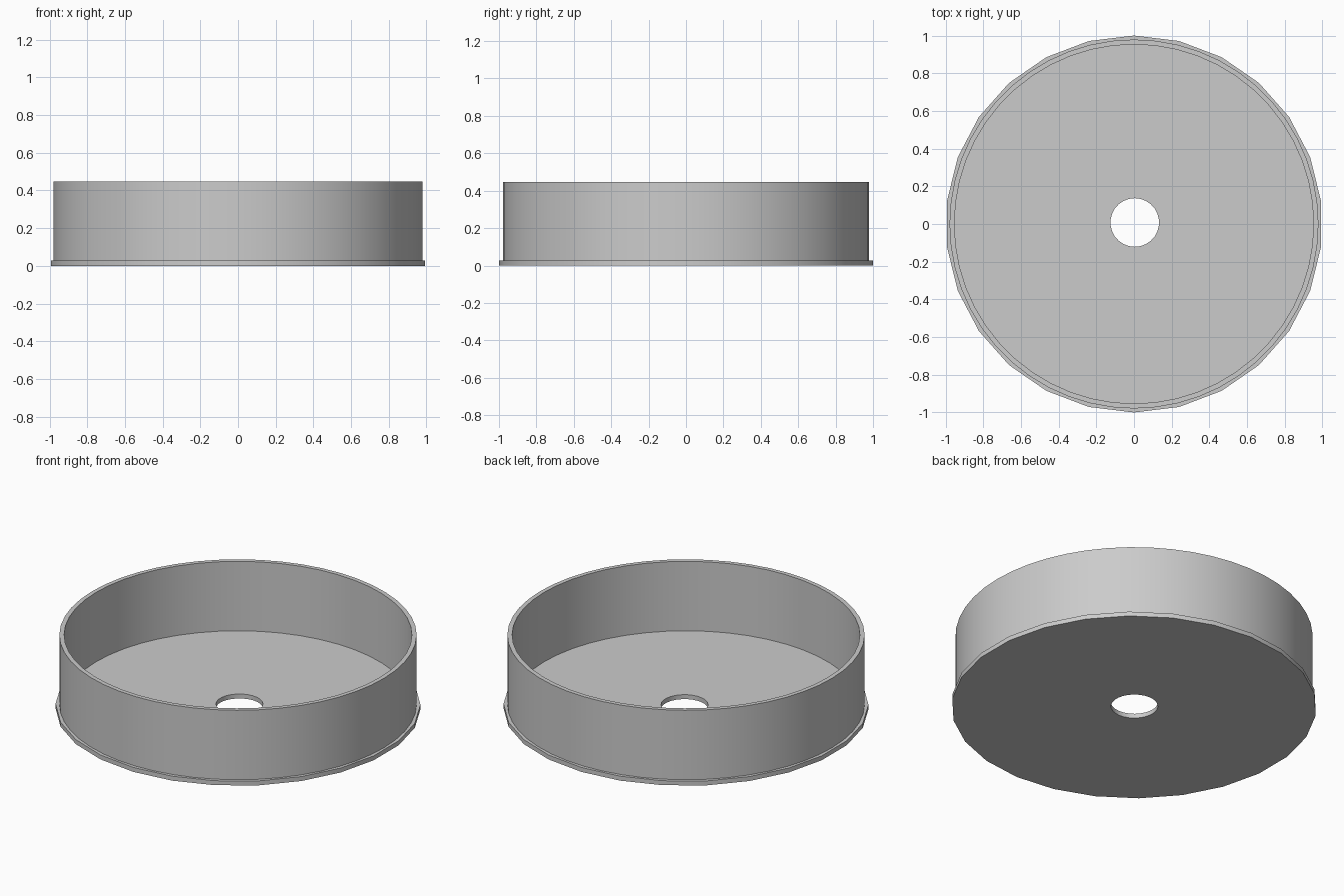
import bpy
import bmesh
import math

cube = bpy.data.objects.get("Cube")
if cube:
    bpy.data.objects.remove(cube, do_unlink=True)

GREY = (0.6, 0.6, 0.6, 1.0)
grey = bpy.data.materials.new("plain grey")
grey.use_nodes = True
grey.diffuse_color = GREY
grey.node_tree.nodes["Principled BSDF"].inputs["Base Color"].default_value = GREY

BASE_TOP = 0.027
RIM_TOP = 0.447


def ring_solid(name, outer, inner, z0, z1, sides, centre=(0, 0)):
    """Closed ring between two radii; the inner loop sits at the given centre."""
    bm = bmesh.new()
    loops = []
    for radius, z, (cx, cy) in ((outer, z0, (0, 0)), (outer, z1, (0, 0)),
                                (inner, z1, centre), (inner, z0, centre)):
        angles = [math.pi / 2 + math.tau * i / sides for i in range(sides)]
        loops.append([bm.verts.new((cx + radius * math.cos(a),
                                    cy + radius * math.sin(a), z)) for a in angles])
    for k in range(4):
        a, b = loops[k], loops[(k + 1) % 4]
        for i in range(sides):
            j = (i + 1) % sides
            bm.faces.new((a[i], a[j], b[j], b[i]))
    bmesh.ops.recalc_face_normals(bm, faces=bm.faces)
    mesh = bpy.data.meshes.new(name)
    bm.to_mesh(mesh)
    bm.free()
    mesh.materials.append(grey)
    obj = bpy.data.objects.new(name, mesh)
    bpy.context.collection.objects.link(obj)
    bpy.ops.object.select_all(action='DESELECT')
    obj.select_set(True)
    bpy.context.view_layer.objects.active = obj
    bpy.ops.object.shade_smooth_by_angle(angle=math.radians(35))
    return obj


# Flat base with a projecting lip and a drain hole near the centre
ring_solid("base_plate", 1.0, 0.129, 0.0, BASE_TOP, 26, (0.004, 0.008))

# Thin upright wall standing on the base
ring_solid("side_wall", 0.979, 0.953, BASE_TOP, RIM_TOP, 52)
